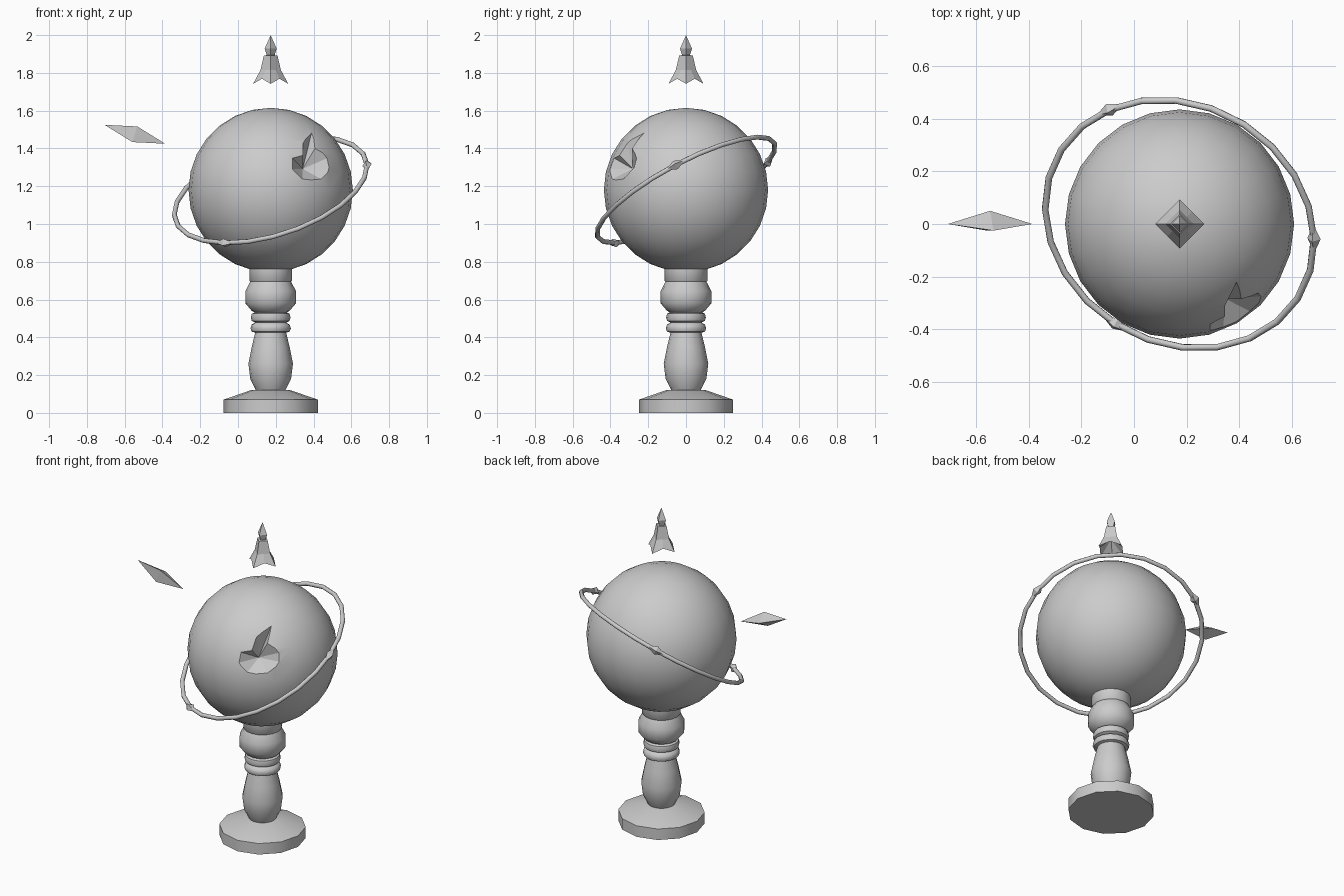
import bpy, bmesh, math
from mathutils import Vector, Matrix

if "Cube" in bpy.data.objects:
    bpy.data.objects.remove(bpy.data.objects["Cube"])

CX = 0.173
C = Vector((CX, 0, 1.18))
R = 0.434

grey = bpy.data.materials.new("plain grey")
grey.diffuse_color = (0.6, 0.6, 0.6, 1)
grey.use_nodes = True
grey.node_tree.nodes["Principled BSDF"].inputs["Base Color"].default_value = grey.diffuse_color


def smooth(ob, deg):
    bpy.ops.object.select_all(action='DESELECT')
    ob.select_set(True)
    bpy.context.view_layer.objects.active = ob
    bpy.ops.object.shade_smooth_by_angle(angle=math.radians(deg))


def make(name, bm, smooth_deg=None):
    bmesh.ops.recalc_face_normals(bm, faces=bm.faces)
    me = bpy.data.meshes.new(name)
    bm.to_mesh(me)
    bm.free()
    me.materials.append(grey)
    ob = bpy.data.objects.new(name, me)
    bpy.context.collection.objects.link(ob)
    if smooth_deg:
        smooth(ob, smooth_deg)
    return ob


def loft(bm, loops):
    """Bridge rings of points; a single point closes to a tip."""
    rings = [[bm.verts.new(p) for p in lp] for lp in loops]
    for a, b in zip(rings, rings[1:]):
        n = max(len(a), len(b))
        for i in range(n):
            j = (i + 1) % n
            f = []
            for v in (a[i % len(a)], a[j % len(a)], b[j % len(b)], b[i % len(b)]):
                if v not in f:
                    f.append(v)
            bm.faces.new(f)


def circle(r, z, n):
    if r == 0:
        return [(CX, 0, z)]
    return [(CX + r * math.cos(2 * math.pi * i / n),
             r * math.sin(2 * math.pi * i / n), z) for i in range(n)]


def lathe(name, profile, n, smooth_deg=None):
    bm = bmesh.new()
    loft(bm, [circle(r, z, n) for r, z in profile])
    return make(name, bm, smooth_deg)


def spindle(name, pos, axis, side, half, rad, n):
    """Pointed crystal with n sides; side is the direction of one corner."""
    axis = axis.normalized()
    side = (side - axis * side.dot(axis)).normalized()
    other = axis.cross(side)
    ring = [pos + rad * (side * math.cos(2 * math.pi * i / n)
                         + other * math.sin(2 * math.pi * i / n)) for i in range(n)]
    bm = bmesh.new()
    loft(bm, [[pos - axis * half], ring, [pos + axis * half]])
    return make(name, bm)


# turned stand
lathe("stand_base", [(0, 0), (0.25, 0), (0.25, 0.07), (0.10, 0.122), (0, 0.122)], 12, 35)
lathe("stand_column", [
    (0, 0.11), (0.078, 0.12), (0.108, 0.18), (0.118, 0.26), (0.10, 0.35),
    (0.082, 0.425), (0.10, 0.43), (0.107, 0.447), (0.10, 0.468), (0.082, 0.478),
    (0.10, 0.487), (0.105, 0.505), (0.10, 0.525), (0.085, 0.532), (0.10, 0.54),
    (0.134, 0.58), (0.134, 0.645), (0.108, 0.695), (0.113, 0.70),
    (0.113, 0.765), (0, 0.765)], 16, 45)

# globe
bm = bmesh.new()
bmesh.ops.create_uvsphere(bm, u_segments=24, v_segments=14, radius=R + 0.001,
                          matrix=Matrix.Translation(C))
globe = make("globe", bm)

# jagged crater cutter: rim given in front view (x, z), projected onto the globe
rim = [(0.39, 1.485), (0.41, 1.405), (0.475, 1.35), (0.487, 1.30), (0.445, 1.235),
       (0.34, 1.235), (0.288, 1.29), (0.287, 1.35), (0.345, 1.365), (0.345, 1.43)]


def on_globe(x, z):
    dx, dz = x - CX, z - C.z
    return Vector((x, -math.sqrt(R * R - dx * dx - dz * dz), z))


mid = on_globe(0.385, 1.32)
deep = C + (mid - C) * 0.80
bm = bmesh.new()
loft(bm, [[deep], [deep + (on_globe(*p) - deep) * 1.5 for p in rim],
          [C + (mid - C) * 1.35]])
cutter = make("crater_cutter", bm)
cut = globe.modifiers.new("crater", 'BOOLEAN')
cut.object = cutter
cut.operation = 'DIFFERENCE'
cut.solver = 'EXACT'
bpy.context.view_layer.objects.active = globe
bpy.ops.object.modifier_apply(modifier=cut.name)
bpy.data.objects.remove(cutter)
smooth(globe, 22)

# tilted orbit ring
normal = Vector((-0.27, -0.455, 0.85)).normalized()
u = Vector((0.507, -0.06, 0.14))
u = (u - normal * u.dot(normal)).normalized()
w = normal.cross(u)
RING, TUBE, SEG = 0.53, 0.013, 24
bm = bmesh.new()
loops = []
for i in range(SEG + 1):
    a = 2 * math.pi * i / SEG
    d = u * math.cos(a) + w * math.sin(a)
    loops.append([C + d * (RING + TUBE * math.cos(k * math.pi / 4))
                  + normal * TUBE * math.sin(k * math.pi / 4) for k in range(8)])
loft(bm, loops)
bmesh.ops.remove_doubles(bm, verts=bm.verts, dist=0.0005)
make("orbit_ring", bm, 50)

# three crystals on the ring
for i in range(3):
    a = 2 * math.pi * i / 3
    d = u * math.cos(a) + w * math.sin(a)
    spindle("ring_crystal_%d" % (i + 1), C + d * RING, normal.cross(d), d, 0.06, 0.026, 4)

# floating shard, three-sided
spindle("floating_shard", Vector((-0.546, 0, 1.475)), Vector((0.322, 0, -0.1)),
        Vector((0, 1, 0)), 0.168, 0.05, 3)


# hollow four-sided cap with arched hem
def square(r, z, lift=0.0):
    pts = []
    for i in range(4):
        a, b = i * math.pi / 2, (i + 1) * math.pi / 2
        p = Vector((CX + r * math.cos(a), r * math.sin(a), z))
        q = Vector((CX + r * math.cos(b), r * math.sin(b), z))
        pts += [p, (p + q) / 2 + Vector((0, 0, lift))]
    return pts


bm = bmesh.new()
loft(bm, [[(CX, 0, 1.82)], square(0.093, 1.742, 0.027), square(0.054, 1.815),
          square(0.036, 1.892), [(CX, 0, 1.896)]])
make("floating_cap", bm)

# spike on the cap
lathe("cap_spike", [(0, 1.88), (0.018, 1.885), (0.032, 1.928), (0, 2.0)], 4)
